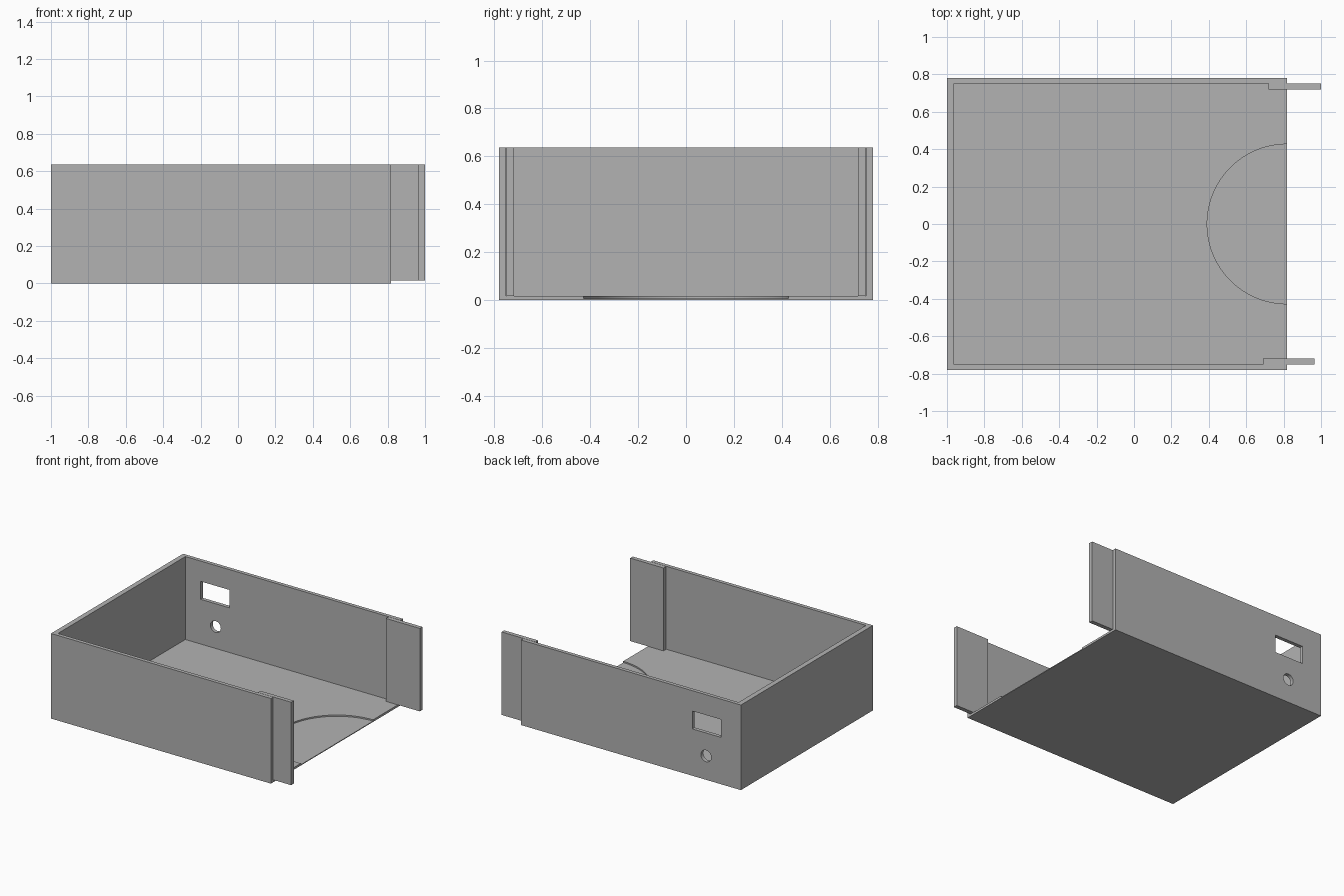
import bpy
import math

cube = bpy.data.objects.get("Cube")
if cube:
    bpy.data.objects.remove(cube, do_unlink=True)

# Single flat grey
grey = bpy.data.materials.new("plain_grey")
grey.use_nodes = True
colour = (0.448, 0.448, 0.448, 1)
grey.diffuse_color = colour
grey.node_tree.nodes["Principled BSDF"].inputs["Base Color"].default_value = colour


def box(name, low, high):
    """Box between two opposite corners."""
    bpy.ops.mesh.primitive_cube_add(size=1)
    ob = bpy.context.object
    ob.name = name
    for v in ob.data.vertices:
        v.co = [h if c > 0 else l for c, l, h in zip(v.co, low, high)]
    ob.data.materials.append(grey)
    return ob


def cylinder(name, centre, radius, depth, sides, turn=0):
    bpy.ops.mesh.primitive_cylinder_add(
        vertices=sides, radius=radius, depth=depth,
        location=centre, rotation=(turn, 0, 0))
    ob = bpy.context.object
    ob.name = name
    ob.data.materials.append(grey)
    return ob


def cut(target, cutter):
    """Subtract the cutter from the target, then discard the cutter."""
    cutter.hide_render = True
    bpy.context.view_layer.objects.active = target
    mod = target.modifiers.new("cut", "BOOLEAN")
    mod.operation = "DIFFERENCE"
    mod.solver = "EXACT"
    mod.object = cutter
    bpy.ops.object.modifier_apply(modifier=mod.name)
    bpy.data.objects.remove(cutter, do_unlink=True)


END, HALF, TOP = 0.818, 0.78, 0.636
INNER, FLOOR = 0.752, 0.016

# Tray shell, open on top and at the +x end
shell = box("tray_shell", (-1, -HALF, 0), (END, HALF, TOP))
cut(shell, box("interior_cutter", (-0.962, -INNER, FLOOR), (1.2, INNER, 1)))

# Shallow half-round recess in the floor at the open end
cut(shell, cylinder("recess_cutter", (END, 0, 0.056), 0.427, 0.1, 96))

# Rectangular window and round hole in the back wall
cut(shell, box("window_cutter", (-0.836, 0.6, 0.35), (-0.598, 0.9, 0.484)))
cut(shell, cylinder("hole_cutter", (-0.712, HALF, 0.178), 0.043, 0.2, 32, math.pi / 2))

# Tabs inside the long walls, projecting past the open end
box("back_tab", (0.72, 0.719, FLOOR), (1, INNER - 0.002, TOP))
box("front_tab", (0.69, -INNER + 0.002, FLOOR), (0.965, -0.719, TOP))

# Smooth the round cuts only
bpy.ops.object.select_all(action="DESELECT")
shell.select_set(True)
bpy.context.view_layer.objects.active = shell
bpy.ops.object.shade_smooth_by_angle(angle=math.radians(30))
